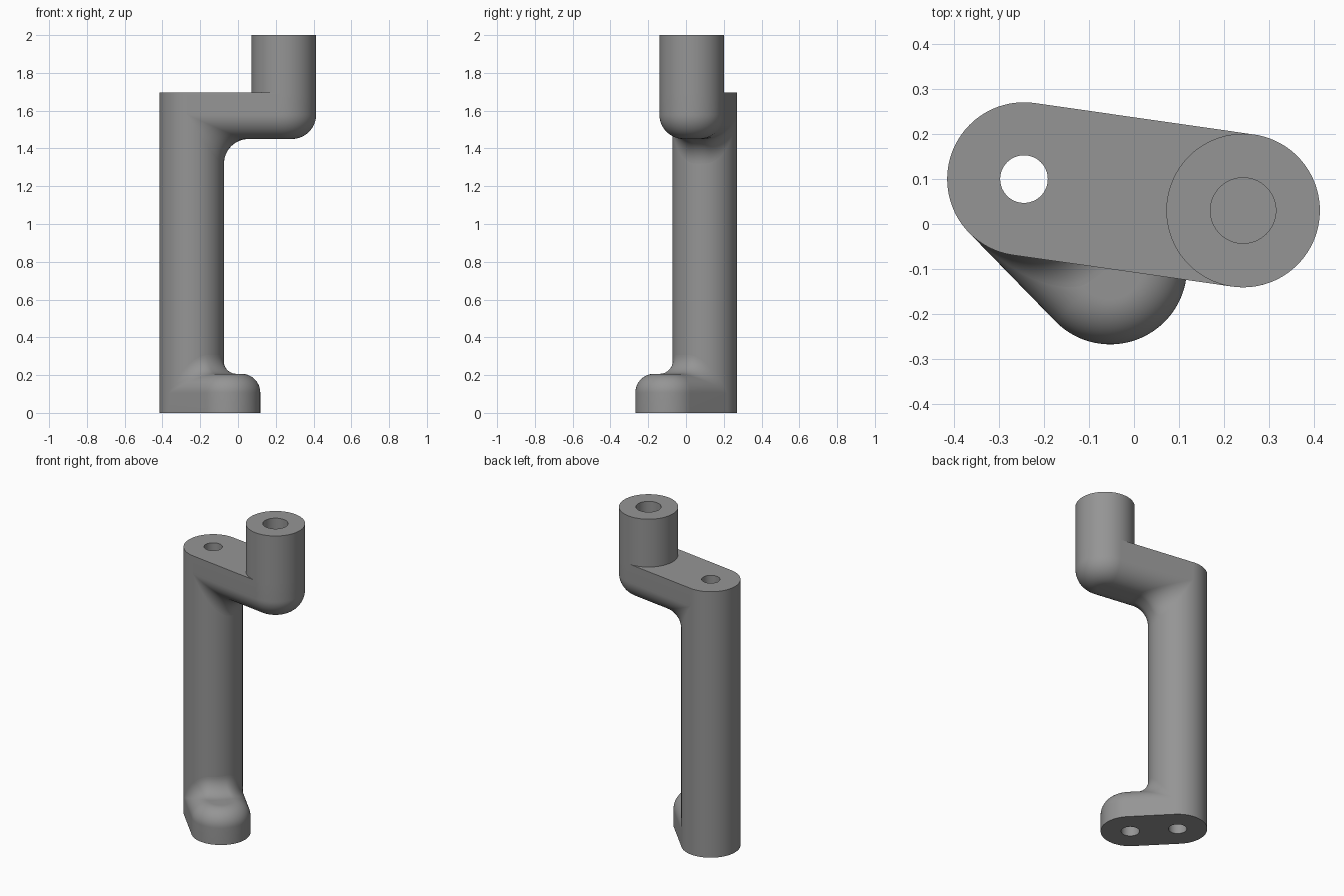
import bpy, bmesh, math
from mathutils import Vector, Matrix

if "Cube" in bpy.data.objects:
    bpy.data.objects.remove(bpy.data.objects["Cube"])

R = 0.171                       # outer radius shared by column, arm, post and foot
COLUMN = Vector((-0.245, 0.10, 0))
POST = Vector((0.243, 0.03, 0))
TOE = Vector((-0.053, -0.097, 0))
ARM_TOP = 1.695

grey = bpy.data.materials.new("grey")
grey.diffuse_color = (0.3, 0.3, 0.3, 1)
grey.use_nodes = True
grey.node_tree.nodes["Principled BSDF"].inputs["Base Color"].default_value = grey.diffuse_color


def finish(name, bm, smooth=True, fix_normals=True):
    if fix_normals:
        bmesh.ops.recalc_face_normals(bm, faces=bm.faces)
    mesh = bpy.data.meshes.new(name)
    bm.to_mesh(mesh)
    bm.free()
    obj = bpy.data.objects.new(name, mesh)
    bpy.context.collection.objects.link(obj)
    mesh.materials.append(grey)
    return obj


def cylinder(name, centre, radius, z0, z1, segments=128):
    bm = bmesh.new()
    place = Matrix.Translation((centre.x, centre.y, (z0 + z1) / 2))
    bmesh.ops.create_cone(bm, cap_ends=True, segments=segments, radius1=radius,
                          radius2=radius, depth=z1 - z0, matrix=place)
    return finish(name, bm)


def frame(a, b, base, flip):
    """Local u runs from a to b; local height runs up, or down when flipped."""
    turn = Matrix.Rotation(math.atan2(b.y - a.y, b.x - a.x), 4, 'Z')
    return (Matrix.Translation((a.x, a.y, base)) @ turn
            @ Matrix.Diagonal((1, 1, -1 if flip else 1, 1)))


def bar(name, a, b, base, height, edge, flip=False):
    """Round-ended bar with one softened rim, starting flat on the column axis."""
    bm = bmesh.new()
    length = (b - a).length
    levels = [(R, 0)]
    for i in range(17):
        t = math.pi / 2 * i / 16
        levels.append((R - edge + edge * math.cos(t), height - edge + edge * math.sin(t)))
    rings = []
    for rad, z in levels:
        pts = [(0, -rad)]
        for i in range(65):
            t = math.pi * (i / 64 - 0.5)
            pts.append((length + rad * math.cos(t), rad * math.sin(t)))
        pts.append((0, rad))
        rings.append([bm.verts.new((x, y, z)) for x, y in pts])
    for lo, hi in zip(rings, rings[1:]):
        for i in range(len(lo)):
            j = (i + 1) % len(lo)
            bm.faces.new((lo[i], lo[j], hi[j], hi[i]))
    bm.faces.new(rings[0][::-1])
    bm.faces.new(rings[-1])
    bm.transform(frame(a, b, base, flip))
    return finish(name, bm)


def fillet(name, a, b, base, height, edge, blend, flip=False):
    """Concave rolling-ball blend between the column and a bar."""
    bm = bmesh.new()
    rows = []
    flat = R - edge
    n, m = 64, 16
    for i in range(n + 1):
        phi = math.radians(89.5) * (2 * i / n - 1)
        out = Vector((math.cos(phi), math.sin(phi), 0))
        ball = out * (R + blend)
        over = max(abs(ball.y) - flat, 0)
        ball.z = height - edge + math.sqrt(max((edge + blend) ** 2 - over ** 2, 0))
        axis = Vector((ball.x, max(-flat, min(flat, ball.y)), height - edge))
        d0, d1 = -out, (axis - ball).normalized()
        ang = d0.angle(d1)
        row = []
        for k in range(m + 1):
            t = k / m
            d = d0.lerp(d1, t) if ang < 1e-3 else (
                d0 * math.sin((1 - t) * ang) + d1 * math.sin(t * ang)) / math.sin(ang)
            row.append(bm.verts.new(ball + d * blend))
        rows.append(row)
    for p, q in zip(rows, rows[1:]):
        for k in range(m):
            bm.faces.new((p[k], q[k], q[k + 1], p[k + 1]))
    bm.transform(frame(a, b, base, flip))
    # local winding faces inward towards the column, so turn it outward
    bm.normal_update()
    mid = bm.faces[:][(n // 2) * m + m // 2]
    want = (b - a).normalized() + Vector((0, 0, -1 if flip else 1))
    if mid.normal.dot(want) < 0:
        bmesh.ops.reverse_faces(bm, faces=bm.faces)
    return finish(name, bm, fix_normals=False)


# Solid parts
column = cylinder("column", COLUMN, R, 0, ARM_TOP)
arm = bar("arm", COLUMN, POST, ARM_TOP, 0.245, 0.13, flip=True)
post = cylinder("post", POST, R, ARM_TOP, 2.0)
foot = bar("foot", COLUMN, TOE, 0, 0.207, 0.10)
arm_blend = fillet("arm_blend", COLUMN, POST, ARM_TOP, 0.245, 0.13, 0.13, flip=True)
foot_blend = fillet("foot_blend", COLUMN, TOE, 0, 0.207, 0.10, 0.10)

# Holes: one through the column, blind ones in the post and foot
column_hole = cylinder("column_hole_cutter", COLUMN, 0.053, -0.1, 2.1, 64)
post_hole = cylinder("post_hole_cutter", POST, 0.073, 1.6, 2.1, 64)
foot_hole = cylinder("foot_hole_cutter", TOE, 0.053, -0.1, 0.13, 64)
cuts = [(column, [column_hole]), (arm, [column_hole, post_hole]),
        (post, [post_hole]), (foot, [column_hole, foot_hole])]
for part, cutters in cuts:
    for cutter in cutters:
        mod = part.modifiers.new("hole", 'BOOLEAN')
        mod.operation = 'DIFFERENCE'
        mod.solver = 'EXACT'
        mod.object = cutter
    bpy.context.view_layer.objects.active = part
    for mod in list(part.modifiers):
        bpy.ops.object.modifier_apply(modifier=mod.name)
for cutter in (column_hole, post_hole, foot_hole):
    bpy.data.objects.remove(cutter)

# Smooth round surfaces, crisp rims
bpy.ops.object.select_all(action='DESELECT')
for obj in (column, arm, post, foot, arm_blend, foot_blend):
    obj.select_set(True)
bpy.context.view_layer.objects.active = column
bpy.ops.object.shade_smooth_by_angle(angle=math.radians(30))
